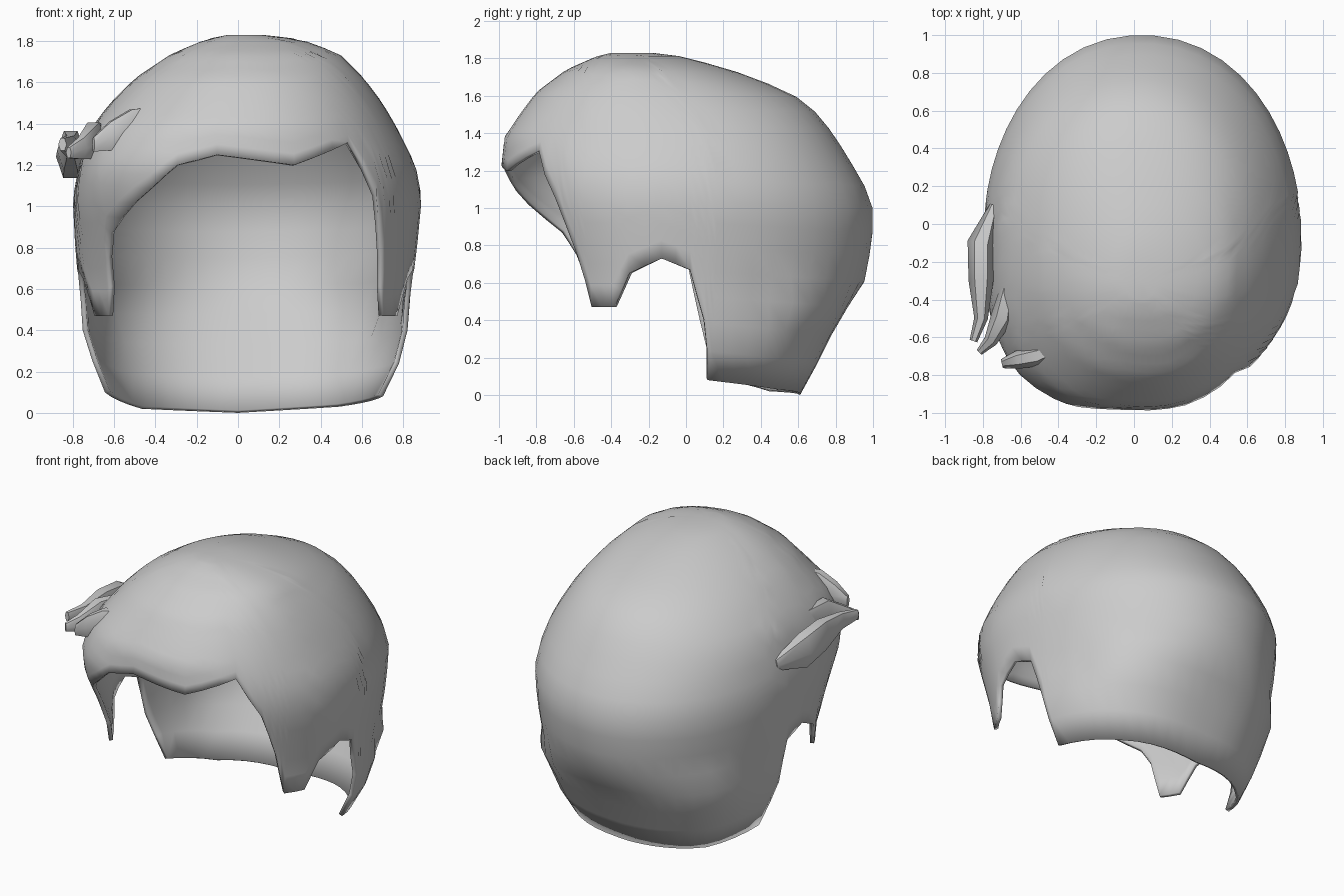
import bpy, bmesh, math

cube = bpy.data.objects.get("Cube")
if cube:
    bpy.data.objects.remove(cube, do_unlink=True)

grey = bpy.data.materials.new("hair grey")
grey.use_nodes = True
grey.diffuse_color = (0.6, 0.6, 0.6, 1)
bsdf = next(n for n in grey.node_tree.nodes if n.type == "BSDF_PRINCIPLED")
bsdf.inputs["Base Color"].default_value = grey.diffuse_color

# Head profile by height: z, front y, back y, -x side, +x side, squareness of the -x front corner
LEVELS = [
    (1.83, -.40, -.18, -.05, .12, 2), (1.81, -.48, -.02, -.15, .30, 2),
    (1.74, -.64, .24, -.32, .49, 2), (1.62, -.80, .56, -.50, .61, 2.1),
    (1.5, -.89, .71, -.62, .70, 2.3), (1.38, -.97, .80, -.71, .77, 2.6),
    (1.2, -.99, .91, -.77, .86, 3), (1.04, -.96, 1, -.80, .89, 2.7),
    (.83, -.89, 1, -.79, .87, 2.3), (.58, -.81, .95, -.77, .84, 2),
    (.41, -.79, .82, -.76, .83, 2), (.2, -.75, .72, -.70, .78, 2),
    (0, -.70, .61, -.62, .67, 2)]

# Lower hairline, counter-clockwise from the fringe
HAIRLINE = [
    (.27, -.95, 1.2), (.53, -.78, 1.31), (.63, -.66, 1.05), (.69, -.58, .75),
    (.71, -.51, .47), (.75, -.38, .47), (.8, -.3, .65), (.85, -.13, .73),
    (.84, .02, .67), (.83, .1, .4), (.72, .12, .08), (.5, .5, .03), (0, .61, 0),
    (-.5, .48, .02), (-.62, .13, .1), (-.77, .08, .4), (-.8, .02, .67),
    (-.8, -.13, .73), (-.77, -.3, .65), (-.69, -.38, .47), (-.64, -.5, .47),
    (-.62, -.58, .75), (-.6, -.65, .87), (-.4, -.88, 1.09), (-.28, -.93, 1.2),
    (-.1, -.97, 1.25)]
CX, CY = .04, -.1


def profile(z):
    for hi, lo in zip(LEVELS, LEVELS[1:]):
        if z >= lo[0]:
            t = min(1, (hi[0] - z) / (hi[0] - lo[0]))
            return [a + (b - a) * t for a, b in zip(hi, lo)]
    return LEVELS[-1]


def surface(angle, z):
    """Point on the rounded head outline at this height and direction."""
    _, front, back, left, right, corner = profile(z)
    cy = CY - .2 * max(0, min(1, (z - 1.4) / .4))
    c, s = math.cos(angle), math.sin(angle)
    rx = right - CX if c > 0 else CX - left
    ry = back - cy if s > 0 else cy - front
    n = corner if c < 0 and s < 0 else 2.1
    if s > 0 and z < .5:
        n = 2.5
    r = (abs(c / rx) ** n + abs(s / ry) ** n) ** (-1 / n)
    return CX + r * c, cy + r * s, z


def finish(ob):
    ob.data.materials.append(grey)
    bpy.ops.object.select_all(action="DESELECT")
    ob.select_set(True)
    bpy.context.view_layer.objects.active = ob
    bpy.ops.object.shade_smooth_by_angle(angle=math.radians(50))


# Columns of the shell, several between each pair of hairline corners
columns = []
polar = [(math.atan2(y - CY, x - CX), z) for x, y, z in HAIRLINE]
for (a, za), (b, zb) in zip(polar, polar[1:] + polar[:1]):
    span = (b - a) % math.tau
    steps = max(2, round(span / .11))
    columns += [(a + span * i / steps, za + (zb - za) * i / steps) for i in range(steps)]

# Hair shell, swept from the crown down to the hairline
ROWS = 18
TOP = LEVELS[0][0]
bm = bmesh.new()
crown = bm.verts.new((CX, -.3, TOP))
grid = [[bm.verts.new(surface(a, TOP - (TOP - edge) * (k / ROWS) ** 1.6))
         for k in range(ROWS + 1)] for a, edge in columns]
for here, there in zip(grid, grid[1:] + grid[:1]):
    bm.faces.new((crown, here[0], there[0]))
    for k in range(ROWS):
        bm.faces.new((here[k], here[k + 1], there[k + 1], there[k]))
mesh = bpy.data.meshes.new("hair_shell")
bm.to_mesh(mesh)
bm.free()
shell = bpy.data.objects.new("hair_shell", mesh)
bpy.context.collection.objects.link(shell)
finish(shell)
thick = shell.modifiers.new("thickness", "SOLIDIFY")
thick.thickness = .025
thick.offset = -1


def lock(name, path):
    """Tapered six-sided strand along x, y, z, radius points."""
    bm = bmesh.new()
    rings = []
    for i, (x, y, z, r) in enumerate(path):
        p, q = path[max(0, i - 1)], path[min(len(path) - 1, i + 1)]
        dx, dy = q[0] - p[0], q[1] - p[1]
        d = math.hypot(dx, dy)
        ring = []
        for j in range(6):
            a = math.tau * j / 6
            side = .6 * r * math.cos(a)
            ring.append(bm.verts.new((x + dy / d * side, y - dx / d * side, z + r * math.sin(a))))
        rings.append(ring)
    for r0, r1 in zip(rings, rings[1:]):
        for j in range(6):
            k = (j + 1) % 6
            bm.faces.new((r0[j], r0[k], r1[k], r1[j]))
    bm.faces.new(rings[0])
    bm.faces.new(rings[-1])
    bmesh.ops.recalc_face_normals(bm, faces=bm.faces)
    mesh = bpy.data.meshes.new(name)
    bm.to_mesh(mesh)
    bm.free()
    ob = bpy.data.objects.new(name, mesh)
    bpy.context.collection.objects.link(ob)
    finish(ob)


# Swept locks gathered at the temple
lock("temple_lock_back", [(-.74, .1, 1.2, .04), (-.81, -.1, 1.24, .12),
                          (-.81, -.3, 1.27, .11), (-.81, -.5, 1.29, .06), (-.85, -.62, 1.3, .035)])
lock("temple_lock_middle", [(-.66, -.3, 1.33, .06), (-.7, -.5, 1.32, .1),
                            (-.76, -.62, 1.28, .06), (-.82, -.68, 1.26, .03)])
lock("temple_lock_front", [(-.4, -.66, 1.45, .04), (-.52, -.7, 1.39, .09),
                           (-.62, -.72, 1.34, .08), (-.7, -.74, 1.3, .04)])
